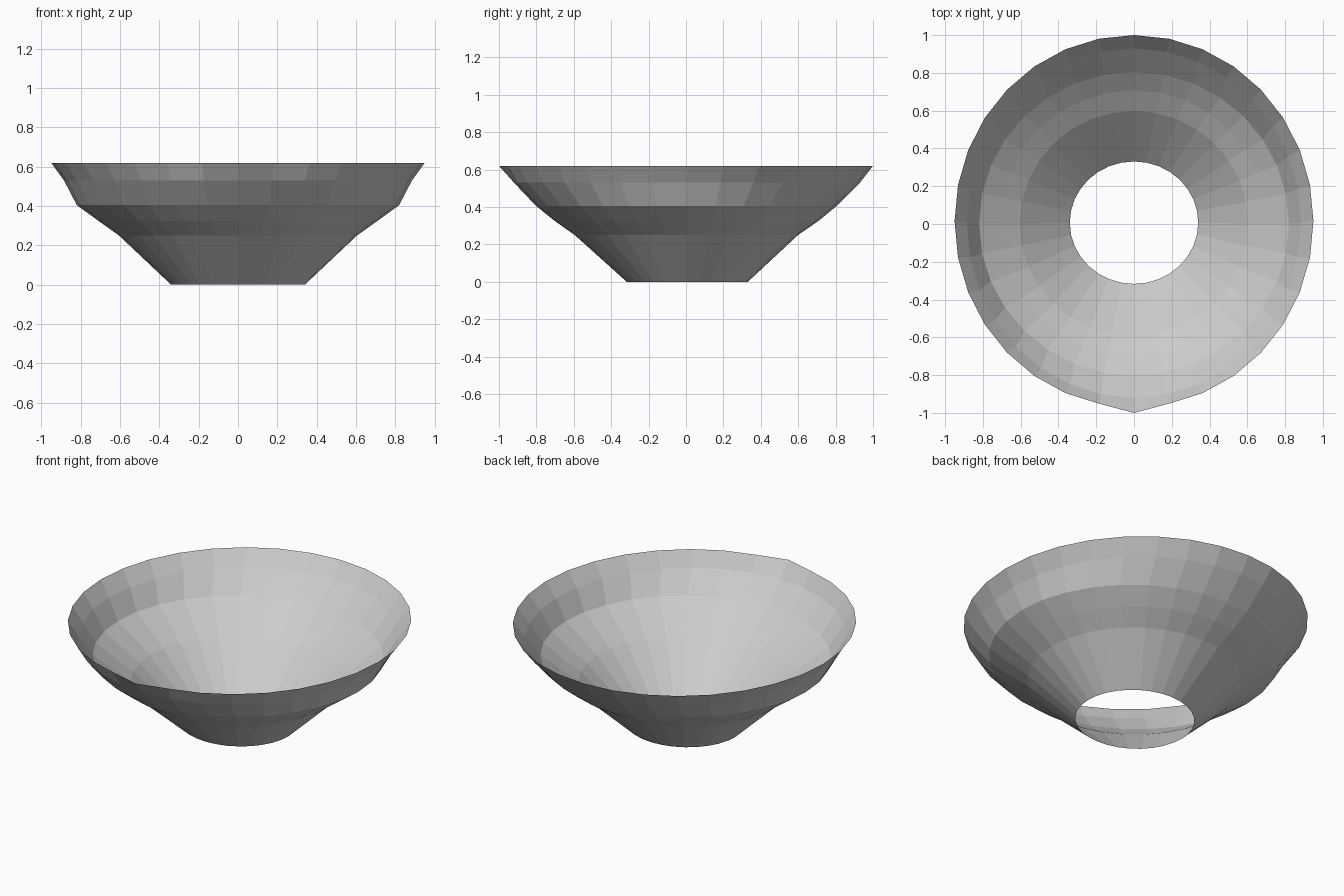
import bpy, bmesh
from math import sin, cos, pi

if "Cube" in bpy.data.objects:
    bpy.data.objects.remove(bpy.data.objects["Cube"])

SIDES = 32
# Profile rings: x radius, y radius, y centre, height
RINGS = [
    (0.34, 0.324, 0.007, 0.0),
    (0.605, 0.597, 0.002, 0.25),
    (0.71, 0.705, 0.003, 0.325),
    (0.82, 0.803, 0.002, 0.405),
    (0.885, 0.925, 0.005, 0.53),
    (0.95, 0.985, 0.015, 0.62),
]

# Open, single-walled flared bowl with no base
bm = bmesh.new()
loops = []
for rx, ry, cy, z in RINGS:
    loops.append([bm.verts.new((rx * sin(2 * pi * i / SIDES),
                                cy + ry * cos(2 * pi * i / SIDES), z))
                  for i in range(SIDES)])
for low, high in zip(loops, loops[1:]):
    for i in range(SIDES):
        j = (i + 1) % SIDES
        bm.faces.new((low[j], low[i], high[i], high[j]))

# Slight pouring point at the front of the rim
loops[-1][SIDES // 2].co.y = -1.0

bmesh.ops.recalc_face_normals(bm, faces=bm.faces)
mesh = bpy.data.meshes.new("bowl")
bm.to_mesh(mesh)
bm.free()
bowl = bpy.data.objects.new("bowl", mesh)
bpy.context.collection.objects.link(bowl)
